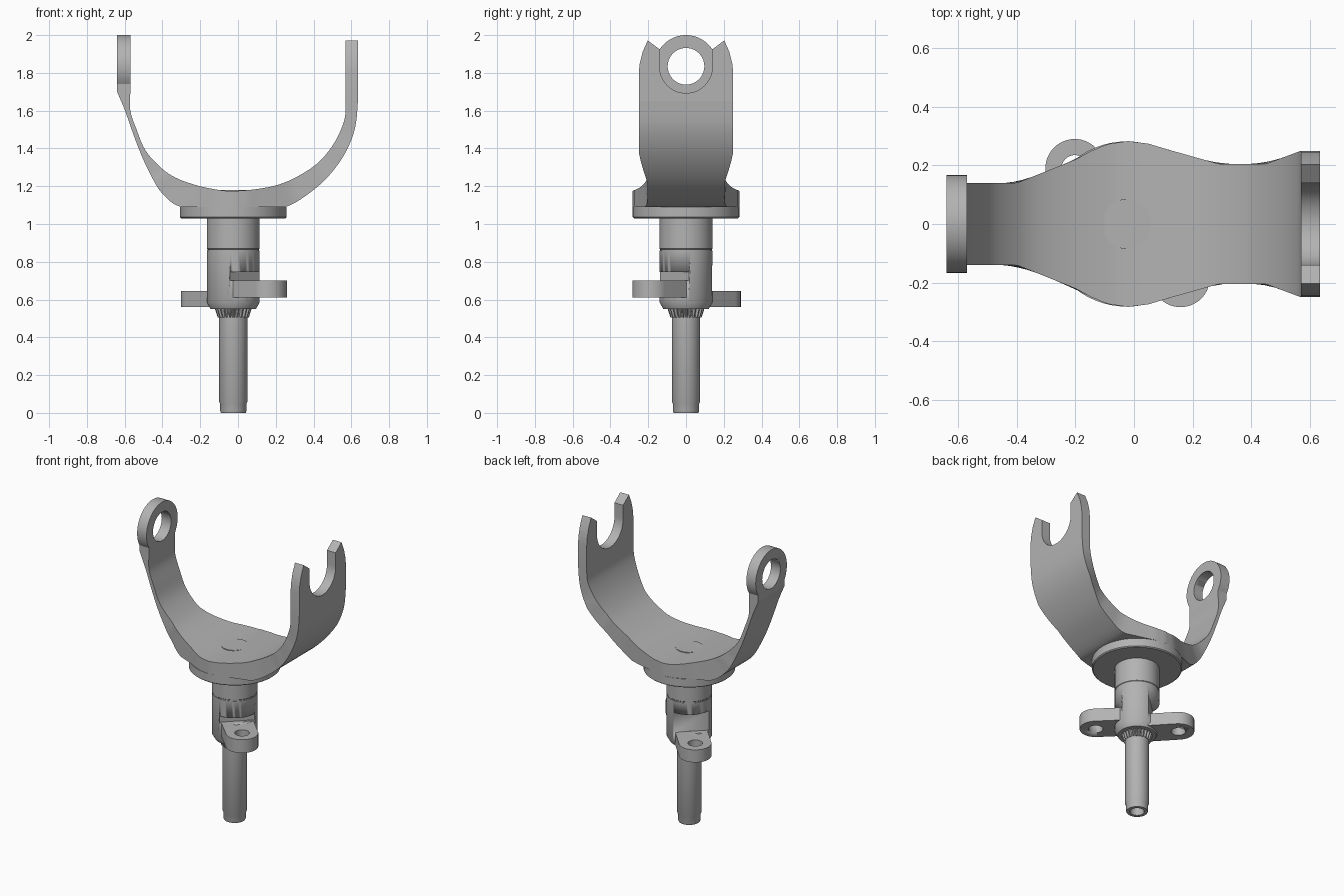
import bpy, bmesh
from math import sin, cos, pi, radians
from mathutils import Matrix, Vector

cube = bpy.data.objects.get("Cube")
if cube:
    bpy.data.objects.remove(cube, do_unlink=True)

AXIS = -0.025  # x of the stem axis

steel = bpy.data.materials.new("grey steel")
steel.use_nodes = True
GREY = (0.45, 0.45, 0.45, 1)
steel.diffuse_color = GREY
steel.node_tree.nodes["Principled BSDF"].inputs["Base Color"].default_value = GREY


def finish(name, bm, matrix=None, smooth=30):
    if matrix:
        bm.transform(matrix)
    bmesh.ops.remove_doubles(bm, verts=bm.verts, dist=0.0002)
    bmesh.ops.recalc_face_normals(bm, faces=bm.faces)
    mesh = bpy.data.meshes.new(name)
    bm.to_mesh(mesh)
    bm.free()
    mesh.materials.append(steel)
    ob = bpy.data.objects.new(name, mesh)
    bpy.context.collection.objects.link(ob)
    activate(ob)
    bpy.ops.object.shade_smooth_by_angle(angle=radians(smooth))
    return ob


def activate(ob):
    bpy.ops.object.select_all(action="DESELECT")
    ob.select_set(True)
    bpy.context.view_layer.objects.active = ob


def lathe(name, profile, steps=64):
    bm = bmesh.new()
    vs = [bm.verts.new((r, 0, z)) for r, z in profile]
    es = [bm.edges.new(p) for p in zip(vs, vs[1:])]
    bmesh.ops.spin(bm, geom=vs + es, axis=(0, 0, 1), cent=(0, 0, 0),
                   angle=2 * pi, steps=steps)
    return finish(name, bm, Matrix.Translation((AXIS, 0, 0)))


def prism(name, outline, low, high, matrix=None, low_scale=1):
    """Extrude a flat outline along z, then place it."""
    bm = bmesh.new()
    a = [bm.verts.new((x * low_scale, y * low_scale, low)) for x, y in outline]
    b = [bm.verts.new((x, y, high)) for x, y in outline]
    bm.faces.new(a[::-1])
    bm.faces.new(b)
    n = len(a)
    for i in range(n):
        j = (i + 1) % n
        bm.faces.new((a[i], a[j], b[j], b[i]))
    return finish(name, bm, matrix)


def arc(cx, cy, r, start, end, n=32):
    angles = [radians(start + (end - start) * i / n) for i in range(n + 1)]
    return [(cx + r * cos(t), cy + r * sin(t)) for t in angles]


def cut(ob, cutter):
    mod = ob.modifiers.new("cut", "BOOLEAN")
    mod.operation = "DIFFERENCE"
    mod.solver = "EXACT"
    mod.object = cutter
    activate(ob)
    bpy.ops.object.modifier_apply(modifier=mod.name)
    bpy.data.objects.remove(cutter, do_unlink=True)


# Stem, washer flange and neck
lathe("stem", [(0, .05), (.04, .05), (.045, 0), (.066, 0), (.07, .012),
               (.07, .05), (.075, .06), (.075, .57), (0, .57)])
lathe("flange", [(0, 1.03), (.275, 1.03), (.282, 1.036), (.282, 1.09), (0, 1.09)])
lathe("neck", [(0, .85), (.137, .85), (.137, .866), (.14, .869), (.14, 1.04), (0, 1.04)])
lathe("rivet_head", [(0, 1.15), (.085, 1.15), (.085, 1.18), (0, 1.18)])

# Serrated ring under the collar
teeth = []
for i in range(24):
    for k, r in enumerate((.097, .097, .083, .083)):
        t = 2 * pi * (i + k / 4) / 24
        teeth.append((r * cos(t), r * sin(t)))
prism("serrated_ring", teeth, .505, .55, Matrix.Translation((AXIS, 0, 0)), .85)

# Collar with a flat pocket above each lug
collar = lathe("collar", [(0, .55), (.12, .55), (.14, .585), (.14, .86), (0, .86)])
LUGS = (("front_lug", -45, .61, .70, .745, .11), ("back_lug", 133, .56, .645, .78, .15))
for name, turn, low, high, roof, half in LUGS:
    place = Matrix.Translation((AXIS, 0, 0)) @ Matrix.Rotation(radians(turn), 4, "Z")
    pocket = [(.085, -half), (.3, -half), (.3, half), (.085, half)]
    cut(collar, prism("pocket_cutter", pocket, high, roof, place))
    lug = prism(name, [(0, -.1)] + arc(.26, 0, .1, -90, 90) + [(0, .1)], low, high, place)
    cut(lug, prism("hole_cutter", arc(.26, 0, .045, 0, 350, 35), low - .1, high + .1, place))

# Curved yoke band: inner and outer profile points, and half width along x
BAND = [(-.57, 1.70, -.64, 1.70), (-.57, 1.60, -.598, 1.60), (-.537, 1.50, -.563, 1.50),
        (-.49, 1.39, -.518, 1.38), (-.41, 1.30, -.465, 1.265), (-.33, 1.245, -.40, 1.16),
        (-.22, 1.205, -.30, 1.09), (-.10, 1.18, -.12, 1.09), (-.02, 1.175, -.02, 1.09),
        (.10, 1.185, .10, 1.09), (.22, 1.21, .25, 1.09), (.33, 1.26, .38, 1.165),
        (.43, 1.33, .485, 1.26), (.51, 1.43, .57, 1.38), (.563, 1.55, .62, 1.51),
        (.57, 1.65, .635, 1.65)]
WIDTH = [(-1, .14), (-.4, .14), (-.2, .22), (-.15, .248), (-.09, .273), (-.02, .283),
         (.05, .274), (.12, .253), (.29, .205), (.45, .205), (.57, .25), (1, .25)]


def half_width(x):
    for (x0, w0), (x1, w1) in zip(WIDTH, WIDTH[1:]):
        if x <= x1:
            return w0 + (w1 - w0) * (x - x0) / (x1 - x0)


def smooth_path(points, n=5):
    p = [Vector(q) for q in points]
    p = [p[0]] + p + [p[-1]]
    out = []
    for a, b, c, d in zip(p, p[1:], p[2:], p[3:]):
        for i in range(n):
            t = i / n
            out.append(b + (c - a) * (t / 2) + (a * 2 - b * 5 + c * 4 - d) * (t * t / 2)
                       + (b * 3 - a - c * 3 + d) * (t ** 3 / 2))
    return out + [p[-1]]


bm = bmesh.new()
rings = []
for xi, zi, xo, zo in smooth_path(BAND):
    zo = max(zo, 1.09)
    wi, wo = half_width(xi), half_width(xo)
    rings.append([bm.verts.new(c) for c in
                  ((xi, -wi, zi), (xi, wi, zi), (xo, wo, zo), (xo, -wo, zo))])
for a, b in zip(rings, rings[1:]):
    for i in range(4):
        j = (i + 1) % 4
        bm.faces.new((a[i], a[j], b[j], b[i]))
bm.faces.new(rings[0])
bm.faces.new(rings[-1][::-1])
finish("yoke_band", bm)

# Upright ends: outlines drawn in y and z, extruded along x
UPRIGHT = Matrix(((0, 0, 1, 0), (1, 0, 0, 0), (0, 1, 0, 0), (0, 0, 0, 1)))

eye = prism("eye_end", [(-.14, 1.70), (.14, 1.70)] + arc(0, 1.833, .167, -33, 213, 48),
            -.64, -.57, UPRIGHT)
cut(eye, prism("eye_cutter", arc(0, 1.835, .097, 0, 352, 44), -.8, -.4, UPRIGHT))

side = [(.25, 1.65), (.25, 1.80), (.245, 1.85), (.23, 1.91), (.203, 1.972), (.14, 1.925)]
fork = side + arc(0, 1.833, .14, 0, -180) + [(-y, z) for y, z in reversed(side)]
prism("fork_end", fork, .57, .635, UPRIGHT)
